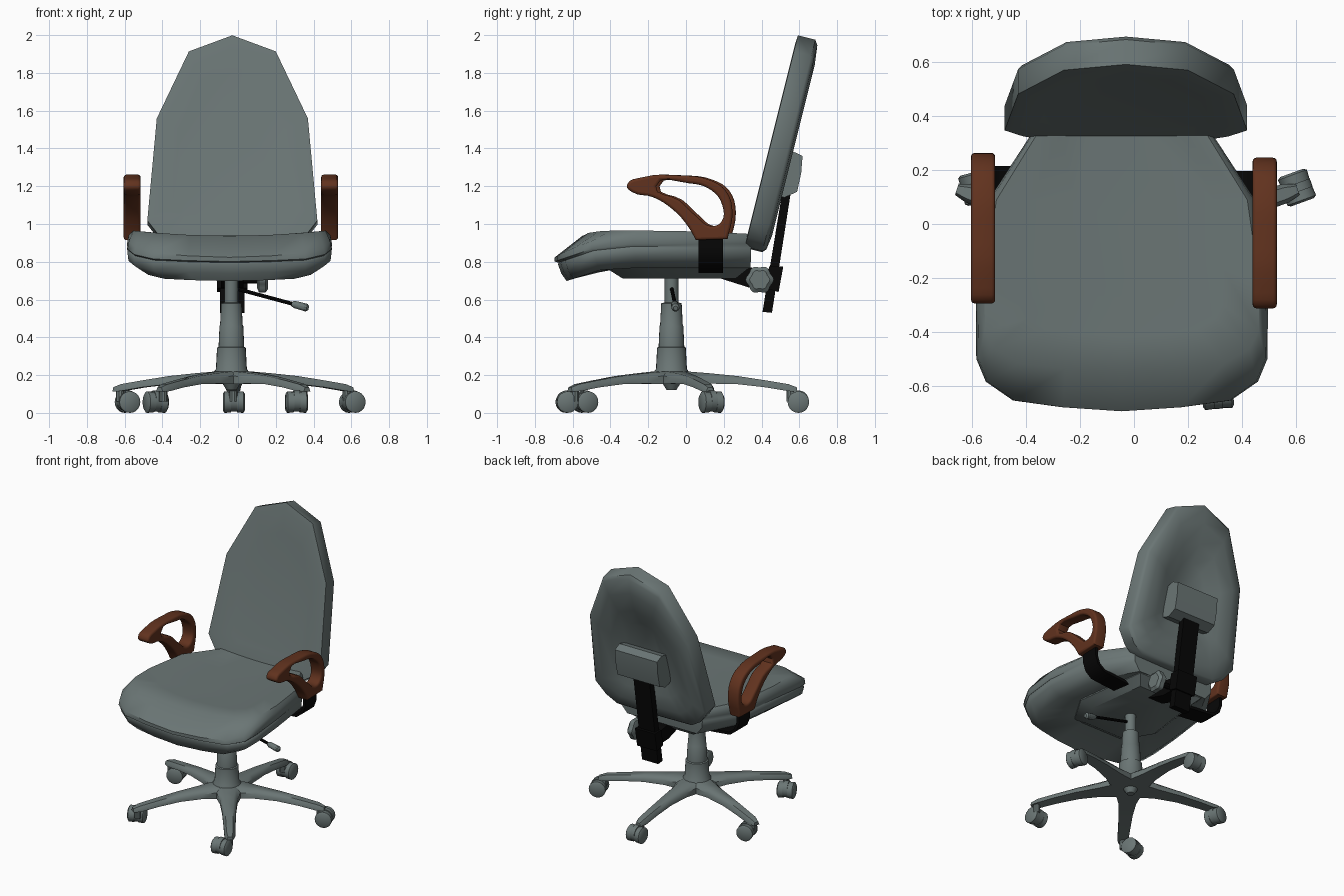
import bpy, bmesh, math
from mathutils import Vector, Matrix

if "Cube" in bpy.data.objects:
    bpy.data.objects.remove(bpy.data.objects["Cube"])


def material(name, rgb):
    m = bpy.data.materials.new(name)
    m.use_nodes = True
    m.diffuse_color = (*rgb, 1)
    m.node_tree.nodes["Principled BSDF"].inputs["Base Color"].default_value = (*rgb, 1)
    return m


GREY = material("slate grey", (0.145, 0.18, 0.177))
BROWN = material("reddish wood", (0.12, 0.032, 0.013))
BLACK = material("black metal", (0.002, 0.002, 0.002))


def finish(obj, mat, angle=35):
    obj.data.materials.append(mat)
    bpy.ops.object.select_all(action="DESELECT")
    obj.select_set(True)
    bpy.context.view_layer.objects.active = obj
    bpy.ops.object.shade_smooth_by_angle(angle=math.radians(angle))
    return obj


def loft(name, rings, mat, angle=35):
    """Bridge equal-length closed rings and cap both ends."""
    bm = bmesh.new()
    rows = [[bm.verts.new(p) for p in ring] for ring in rings]
    n = len(rows[0])
    for a, b in zip(rows, rows[1:]):
        for i in range(n):
            j = (i + 1) % n
            bm.faces.new((a[i], a[j], b[j], b[i]))
    bm.faces.new(rows[0][::-1])
    bm.faces.new(rows[-1])
    bmesh.ops.recalc_face_normals(bm, faces=bm.faces)
    mesh = bpy.data.meshes.new(name)
    bm.to_mesh(mesh)
    bm.free()
    obj = bpy.data.objects.new(name, mesh)
    bpy.context.collection.objects.link(obj)
    return finish(obj, mat, angle)


def lathe(name, base, axis, stations, mat, sides=20, wave=0):
    """Round part along an axis; stations are (distance, radius)."""
    rot = Vector(axis).to_track_quat("Z", "Y")
    rings = []
    for t, r in stations:
        ring = []
        for i in range(sides):
            a = 2 * math.pi * i / sides
            q = r * (1 + wave * math.cos(6 * a))
            ring.append(Vector(base) + rot @ Vector((q * math.cos(a), q * math.sin(a), t)))
        rings.append(ring)
    return loft(name, rings, mat)


def prism(name, profile, x0, x1, mat):
    """Side profile of (y, z) points extruded across x."""
    return loft(name, [[(x, y, z) for y, z in profile] for x in (x0, x1)], mat)


def mirrored(half):
    """Close a half outline whose first and last points lie on the centre line."""
    return half + [(-u, v) for u, v in half[-2:0:-1]]


# Seat cushion: stacked plan outlines with a drooping front edge and a dished top
seat_plan = mirrored([(0, -0.695), (0.22, -0.68), (0.40, -0.655), (0.50, -0.585), (0.535, -0.50),
                      (0.537, -0.28), (0.49, 0.09), (0.325, 0.345), (0.16, 0.345), (0, 0.345)])


def seat_ring(sx, sy, z, droop, dish=0):
    ring = []
    for x, y in seat_plan:
        x *= sx
        y *= sy if y < 0 else 0.9 + 0.1 * sx
        ring.append((x - 0.045, y, z - droop * max(0, -0.42 - y) - dish * max(0, 1 - (x / 0.51) ** 2)))
    return ring


loft("seat_cushion", [seat_ring(*r) for r in (
    (0.55, 0.58, 0.775, 0), (0.86, 0.91, 0.768, 0.33), (1, 0.95, 0.825, 0.36), (1.01, 0.975, 0.873, 0.34),
    (0.998, 0.972, 0.882, 0.34), (1.01, 1.0, 0.895, 0.34), (0.995, 1.0, 0.94, 0.38, 0.012),
    (0.95, 0.79, 0.965, 0, 0.028), (0.7, 0.6, 0.967, 0, 0.032), (0.35, 0.4, 0.967, 0, 0.032))], GREY, 50)

# Tapered pan under the seat
pan_plan = mirrored([(0, -0.42), (0.20, -0.42), (0.33, -0.20), (0.26, 0.33), (0, 0.33)])
loft("seat_pan", [[(x * s - 0.04, y * s, z) for x, y in pan_plan]
                  for s, z in ((1, 0.78), (1, 0.765), (0.8, 0.712))], GREY)

# Backrest: outlines stacked through its thickness, leaning backwards
back_plan = mirrored([(0, 2.0), (0.23, 1.915), (0.40, 1.56), (0.45, 1.02), (0.38, 0.93),
                      (0.30, 0.88), (0, 0.875)])


def back_ring(s, depth):
    ring = []
    for x, z in back_plan:
        z = 1.35 + (z - 1.35) * s
        ring.append((x * s - 0.03, 0.345 + 0.25 * (z - 1.03) + depth * 0.97, z - depth * 0.24))
    return ring


loft("backrest", [back_ring(*r) for r in (
    (0.7, 0.012), (0.93, 0.002), (1, 0.005), (1, 0.10), (0.96, 0.118),
    (0.80, 0.13), (0.58, 0.122), (0.38, 0.075))], GREY, 50)

# Backrest support: plate, upright bar, clamp and beam
prism("back_plate", [(0.50, 1.37), (0.565, 1.385), (0.617, 1.36), (0.61, 1.27), (0.588, 1.17), (0.52, 1.14),
                     (0.46, 1.16)], -0.20, 0.14, GREY)
prism("upright_bar", [(0.515, 1.2), (0.56, 1.2), (0.455, 0.53), (0.405, 0.535)], -0.095, 0.035, BLACK)
prism("bar_clamp", [(0.42, 0.66), (0.49, 0.64), (0.515, 0.775), (0.44, 0.775)], -0.11, 0.05, BLACK)
prism("support_beam", [(0.12, 0.77), (0.14, 0.725), (0.33, 0.665), (0.45, 0.66), (0.45, 0.75), (0.34, 0.77)],
      -0.09, 0.03, BLACK)
lathe("knob_shaft", (0, 0.39, 0.705), (1, 0, 0), [(0, 0.02), (0.12, 0.02)], BLACK, 10)
lathe("adjust_knob", (0.10, 0.39, 0.705), (1, 0, 0),
      [(0, 0.045), (0.012, 0.07), (0.045, 0.07), (0.06, 0.05)], GREY, 36, 0.07)

# Height lever
lever_dir = Vector((0.26, 0.015, -0.07)).normalized()
lathe("height_lever", (0, -0.075, 0.655), lever_dir, [(0, 0.01), (0.32, 0.01)], BLACK, 8)
lathe("lever_grip", (0.285, -0.06, 0.578), lever_dir,
      [(0, 0.013), (0.015, 0.02), (0.08, 0.022), (0.092, 0.012)], GREY, 10)

# Armrests: closed loop outline with a hole, extruded and rounded
arm_outer = [(-0.305, 1.205), (-0.22, 1.248), (-0.035, 1.258), (0.135, 1.233), (0.22, 1.175), (0.254, 1.065),
             (0.228, 0.92), (0.06, 0.915), (0.02, 0.985), (-0.06, 1.075), (-0.167, 1.142), (-0.275, 1.168)]
arm_hole = [(-0.15, 1.2), (0.02, 1.216), (0.14, 1.18), (0.2, 1.10), (0.194, 1.01), (0.135, 0.99),
            (0.065, 1.04), (-0.03, 1.128)]


def armrest(name, x, shift):
    curve = bpy.data.curves.new(name, "CURVE")
    curve.dimensions = "2D"
    curve.fill_mode = "BOTH"
    curve.extrude, curve.bevel_depth, curve.offset = 0.031, 0.014, -0.014
    curve.bevel_resolution = 2
    curve.resolution_u = 4
    for points in (arm_outer, arm_hole):
        spline = curve.splines.new("BEZIER")
        spline.bezier_points.add(len(points) - 1)
        for bp, (u, v) in zip(spline.bezier_points, points):
            bp.co = (u, v, 0)
            sharp = v < 0.95
            bp.handle_left_type = bp.handle_right_type = "VECTOR" if sharp else "AUTO"
        spline.use_cyclic_u = True
    obj = bpy.data.objects.new(name, curve)
    bpy.context.collection.objects.link(obj)
    obj.matrix_world = (Matrix.Translation((x, shift, 0))
                        @ Matrix.Rotation(math.pi / 2, 4, "Z") @ Matrix.Rotation(math.pi / 2, 4, "X"))
    bpy.ops.object.select_all(action="DESELECT")
    obj.select_set(True)
    bpy.context.view_layer.objects.active = obj
    bpy.ops.object.convert(target="MESH")
    finish(bpy.context.view_layer.objects.active, BROWN, 40)


# Each armrest sits on a bent strap that runs under the seat
strap_path = [(0.525, 0.925, 0), (0.525, 0.86, 5), (0.505, 0.805, 35), (0.46, 0.77, 65), (0.38, 0.762, 85),
              (0.08, 0.735, 85)]
for name, side, x, shift in (("left", 1, 0.485, -0.008), ("right", -1, -0.56, 0.01)):
    armrest(name + "_armrest", x, shift)
    rings = []
    for u, z, turn in strap_path:
        a = math.radians(turn)
        dx, dz = 0.01 * math.cos(a), -0.01 * math.sin(a)
        rings.append([(side * (u + k * dx) - 0.04, y + shift, z + k * dz)
                      for k, y in ((-1, 0.075), (1, 0.075), (1, 0.205), (-1, 0.205))])
    loft(name + "_arm_strap", rings, BLACK)

# Gas column and hub
cx, cy = -0.035, -0.077
lathe("gas_column", (cx, cy, 0), (0, 0, 1),
      [(0.12, 0.025), (0.16, 0.05), (0.16, 0.10), (0.215, 0.095), (0.232, 0.082), (0.345, 0.076), (0.35, 0.068),
       (0.46, 0.063), (0.465, 0.06), (0.58, 0.054), (0.585, 0.036), (0.72, 0.036)], GREY, 24)

# Five-legged base with twin-wheel casters, each swivelled its own way
leg_stations = [(0.0, 0.085, 0.22, 0.155), (0.1, 0.08, 0.218, 0.152), (0.2, 0.058, 0.21, 0.155),
                (0.35, 0.046, 0.195, 0.152), (0.5, 0.04, 0.172, 0.135), (0.62, 0.036, 0.152, 0.115),
                (0.665, 0.022, 0.135, 0.112)]
casters = [(0.605, 0.135, 20), (-0.022, 0.595, 90), (-0.585, 0.135, 195), (-0.435, -0.535, 290),
           (0.31, -0.63, 275)]
hub = Vector((-0.025, cy, 0))
for k, (wx, wy, roll) in enumerate(casters, 1):
    a = math.radians(72 * k - 54)
    out = Vector((math.cos(a), math.sin(a), 0))
    across = Vector((-out.y, out.x, 0))
    rings = []
    for r, w, top, low in leg_stations:
        section = [(-w, low), (-w, top - 0.022), (-0.6 * w, top), (0.6 * w, top), (w, top - 0.022), (w, low)]
        rings.append([hub + out * r + across * s + Vector((0, 0, z)) for s, z in section])
    loft(f"base_leg_{k}", rings, GREY, 50)
    axle = Vector((wx, wy, 0.057))
    b = math.radians(roll + 90)
    spin = Vector((math.cos(b), math.sin(b), 0))
    lathe(f"caster_stem_{k}", hub + out * 0.63 + Vector((0, 0, 0.06)), (0, 0, 1),
          [(0, 0.022), (0.075, 0.022)], GREY, 10)
    lathe(f"caster_hood_{k}", axle - spin * 0.016 + Vector((0, 0, 0.006)), spin,
          [(0, 0.056), (0.032, 0.056)], GREY)
    for side in (-1, 1):
        lathe(f"caster_wheel_{k}_{'ab'[side > 0]}", axle + spin * side * 0.016, spin * side,
              [(0, 0.055), (0.034, 0.057), (0.042, 0.045)], GREY)
